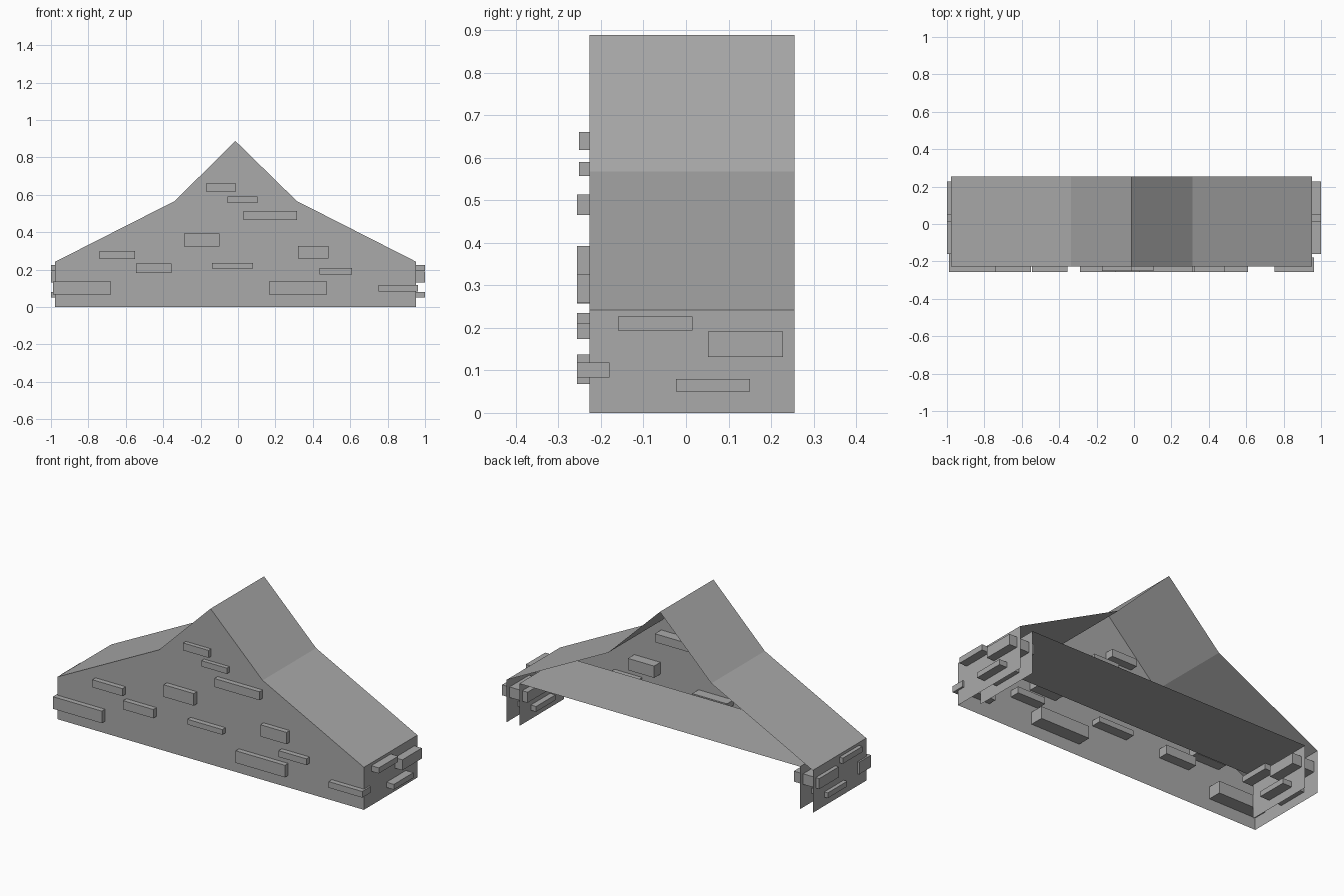
import bpy
import bmesh

cube = bpy.data.objects.get("Cube")
if cube:
    bpy.data.objects.remove(cube, do_unlink=True)

stone = bpy.data.materials.new("stone_grey")
stone.use_nodes = True
COLOUR = (0.4, 0.4, 0.4, 1)
stone.diffuse_color = COLOUR
stone.node_tree.nodes["Principled BSDF"].inputs["Base Color"].default_value = COLOUR

FRONT, BACK = -0.227, 0.255
LEFT, RIGHT, EAVE = 0.953, -0.978, 0.242
INSET = 0.08


def finish(name, bm):
    mesh = bpy.data.meshes.new(name)
    bm.to_mesh(mesh)
    bm.free()
    mesh.materials.append(stone)
    obj = bpy.data.objects.new(name, mesh)
    bpy.context.collection.objects.link(obj)
    return obj


def sheet(name, profile, y0, y1):
    """Extrude an open x-z profile along y into a thin shell."""
    bm = bmesh.new()
    near = [bm.verts.new((x, y0, z)) for x, z in profile]
    far = [bm.verts.new((x, y1, z)) for x, z in profile]
    for i in range(len(profile) - 1):
        bm.faces.new((near[i], near[i + 1], far[i + 1], far[i]))
    return finish(name, bm)


def block(name, x0, x1, y0, y1, z0, z1):
    bm = bmesh.new()
    bmesh.ops.create_cube(bm, size=1)
    for v in bm.verts:
        v.co = (x1 if v.co.x > 0 else x0, y1 if v.co.y > 0 else y0, z1 if v.co.z > 0 else z0)
    return finish(name, bm)


# Gable outline shared by the end walls, roof and front wall
outline = [(RIGHT, 0), (RIGHT, EAVE), (-0.338, 0.567), (-0.014, 0.888),
           (0.314, 0.567), (LEFT, EAVE), (LEFT, 0)]
sheet("roof", outline[1:-1], FRONT, BACK)
sheet("right_end_wall", outline[:2], FRONT, BACK)
sheet("left_end_wall", outline[-2:], FRONT, BACK)

bm = bmesh.new()
bm.faces.new([bm.verts.new((x, FRONT, z)) for x, z in reversed(outline)])
finish("front_wall", bm)

# Inner passage: two walls and a flat ceiling, open at the front and back
inner_right, inner_left = RIGHT + INSET, LEFT - INSET
sheet("inner_passage", [(inner_right, 0), (inner_right, EAVE), (inner_left, EAVE), (inner_left, 0)],
      FRONT + INSET, BACK)

# Raised bricks through the front wall: x range, z range, inner end
front_bricks = [
    (-0.17, -0.01, 0.618, 0.66, -0.18), (-0.055, 0.105, 0.557, 0.59, -0.18),
    (0.03, 0.315, 0.465, 0.513, -0.17), (-0.29, -0.1, 0.323, 0.392, -0.17),
    (0.32, 0.485, 0.26, 0.327, -0.17), (-0.74, -0.55, 0.257, 0.3, -0.17),
    (-0.545, -0.355, 0.183, 0.233, -0.17), (-0.14, 0.08, 0.205, 0.235, -0.17),
    (0.435, 0.61, 0.174, 0.21, -0.17), (-0.988, -0.68, 0.068, 0.137, -0.15),
    (0.165, 0.475, 0.068, 0.137, -0.15), (0.75, 0.963, 0.083, 0.118, -0.18),
]
for i, (x0, x1, z0, z1, y1) in enumerate(front_bricks, 1):
    y0 = -0.251 if z0 > 0.55 else -0.256
    block(f"front_brick_{i}", x0, x1, y0, y1, z0, z1)

# Bricks through both end walls
end_bricks = [(-0.16, 0.015, 0.194, 0.226), (0.052, 0.228, 0.131, 0.191), (-0.024, 0.151, 0.05, 0.08)]
for i, (y0, y1, z0, z1) in enumerate(end_bricks, 1):
    block(f"left_end_brick_{i}", 0.84, 1, y0, y1, z0, z1)
    block(f"right_end_brick_{i}", -1, -0.84, y0, y1, z0, z1)
